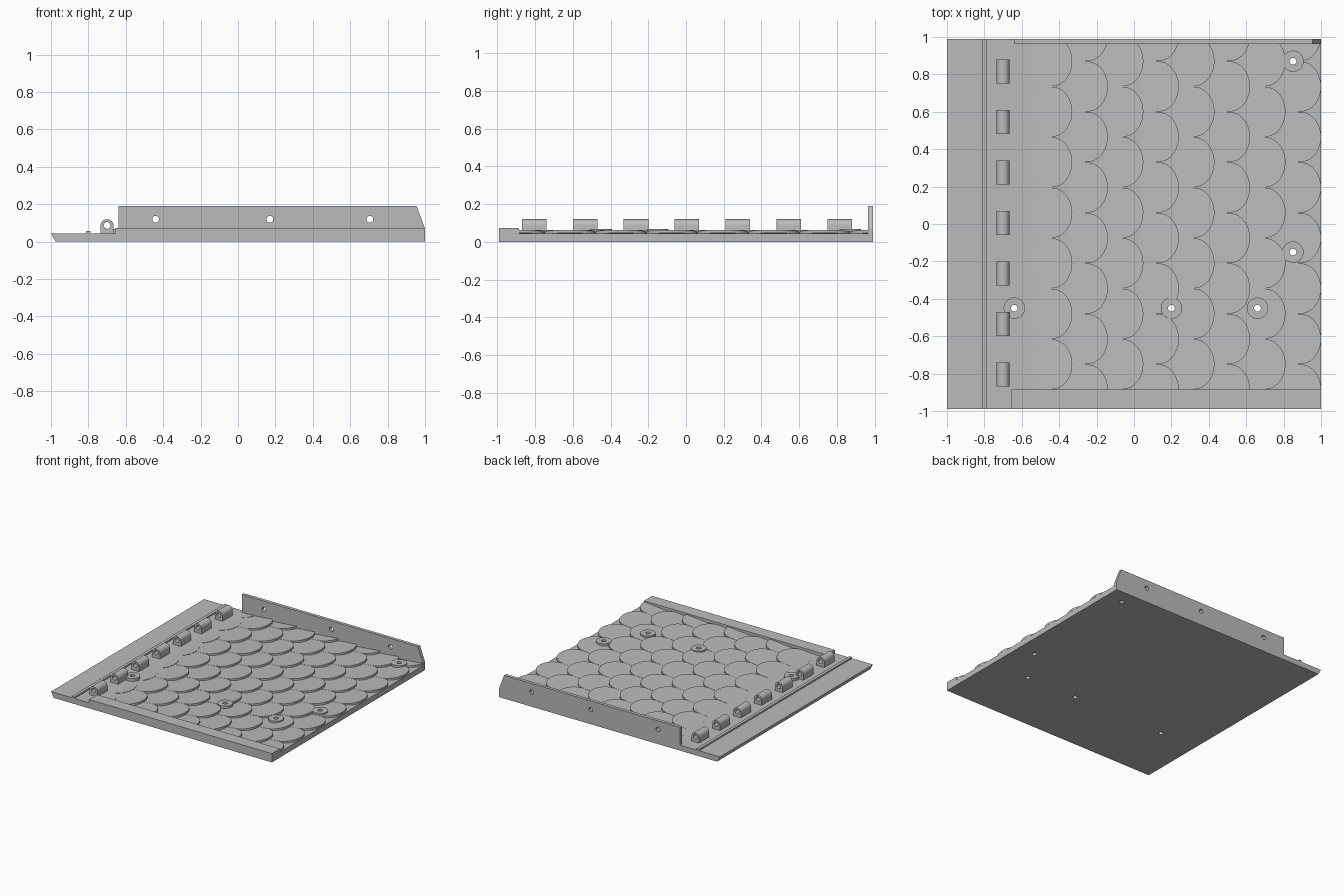
import bpy, math
from mathutils import Matrix, Vector

cube = bpy.data.objects.get("Cube")
if cube:
    bpy.data.objects.remove(cube, do_unlink=True)

grey = bpy.data.materials.new("plain_grey")
grey.use_nodes = True
grey.diffuse_color = (0.5, 0.5, 0.5, 1)
grey.node_tree.nodes["Principled BSDF"].inputs["Base Color"].default_value = (0.5, 0.5, 0.5, 1)


def make(name, verts, faces):
    mesh = bpy.data.meshes.new(name)
    mesh.from_pydata(verts, [], faces)
    mesh.materials.append(grey)
    ob = bpy.data.objects.new(name, mesh)
    bpy.context.collection.objects.link(ob)
    return ob


def prism(low, high, base=0):
    """Vertices and faces joining two matching counter-clockwise outlines."""
    n = len(low)
    faces = [[base + i for i in reversed(range(n))], [base + n + i for i in range(n)]]
    for i in range(n):
        j = (i + 1) % n
        faces.append([base + i, base + j, base + n + j, base + n + i])
    return list(low) + list(high), faces


def extrude_y(name, profile, y0, y1):
    """Solid from a counter-clockwise x-z profile."""
    return make(name, *prism([(x, y1, z) for x, z in profile], [(x, y0, z) for x, z in profile]))


def box(name, x0, x1, y0, y1, z0, z1):
    return extrude_y(name, [(x0, z0), (x1, z0), (x1, z1), (x0, z1)], y0, y1)


def circle(r, n=32):
    return [(r * math.cos(2 * math.pi * i / n), r * math.sin(2 * math.pi * i / n)) for i in range(n)]


def smooth(ob):
    bpy.ops.object.select_all(action="DESELECT")
    ob.select_set(True)
    bpy.context.view_layer.objects.active = ob
    bpy.ops.object.shade_smooth_by_angle(angle=math.radians(30))


def cut(ob, cutter, self_overlap=False):
    mod = ob.modifiers.new("holes", "BOOLEAN")
    mod.operation = "DIFFERENCE"
    mod.solver = "EXACT"
    mod.use_self = self_overlap
    mod.object = cutter


def cutter(name, verts, faces):
    ob = make(name, verts, faces)
    ob.hide_render = True
    ob.hide_set(True)
    return ob


HOLE = 0.018

# Screw hole cutter through the panel
screws = [(0.85, 0.87), (0.85, -0.15), (0.66, -0.45), (0.2, -0.45), (-0.64, -0.45)]
verts, faces = [], []
for sx, sy in screws:
    ring = [(sx + x, sy + y) for x, y in circle(HOLE)]
    v, f = prism([(x, y, -0.1) for x, y in ring], [(x, y, 0.2) for x, y in ring], len(verts))
    verts += v
    faces += f
screw_cutter = cutter("screw_hole_cutter", verts, faces)

# Cutter for the side wall holes
verts, faces = [], []
for wx in (-0.44, 0.17, 0.705):
    ring = [(wx + x, 0.12 + z) for x, z in circle(HOLE)]
    v, f = prism([(x, 1.1, z) for x, z in ring], [(x, 0.9, z) for x, z in ring], len(verts))
    verts += v
    faces += f
wall_cutter = cutter("wall_hole_cutter", verts, faces)

# Cutter for the hinge pin bore
ring = [(-0.7 + x, 0.087 + z) for x, z in circle(HOLE)]
pin_cutter = cutter("pin_bore_cutter", *prism([(x, 1.1, z) for x, z in ring], [(x, -1.1, z) for x, z in ring]))

# Base panel with its bevelled eave
base = extrude_y("base_panel", [(-0.975, 0), (1, 0), (1, 0.045), (-1, 0.045)], -0.99, 0.99)
cut(base, screw_cutter)

# Raised rib, front edge strip and rear wall
box("rib", -0.812, -0.788, -0.99, 0.99, 0.04, 0.057)
box("front_edge_strip", -0.655, 1, -0.99, -0.885, 0.03, 0.072)
wall = extrude_y("rear_wall", [(-0.64, 0.02), (1, 0.02), (1, 0.07), (0.955, 0.19), (-0.64, 0.19)], 0.963, 0.99)
cut(wall, wall_cutter)

# Hinge knuckles with rounded tops
arch = [(-0.735, 0.03), (-0.665, 0.03)]
arch += [(-0.7 + 0.035 * math.cos(a), 0.085 + 0.035 * math.sin(a))
         for a in (math.pi * i / 16 for i in range(17))]
for i in range(7):
    y = 0.815 - 0.27 * i
    knuckle = extrude_y(f"hinge_knuckle_{i + 1}", arch, y - 0.065, y + 0.065)
    cut(knuckle, pin_cutter)
    smooth(knuckle)

# Overlapping rounded shingles, tilted up towards their tips
PITCH, STEP, LENGTH, THICK = 0.27, 0.19, 0.38, 0.017
verts, faces = [], []
for col in range(9):
    tip = -0.52 + STEP * col
    rise = 0.064 if col else 0.049
    odd = col % 2 == 0
    for row in range(8 if odd else 7):
        cy = (1.005 if odd else 0.87) - PITCH * row
        half, nose = PITCH / 2 - 0.001, 0.11
        outline = [(tip - LENGTH, cy - half)]
        for i in range(21):
            a = math.pi * (i / 20 - 0.5)
            outline.append((tip - nose + nose * math.cos(a), cy + half * math.sin(a)))
        outline.append((tip - LENGTH, cy + half))
        top = []
        for x, y in outline:
            t = (x - tip + LENGTH) / LENGTH
            top.append((x, min(max(y, -0.95), 0.975), 0.03 + (rise - 0.03) * t))
        low = [(x, y, z - THICK) for x, y, z in top]
        v, f = prism(low, top, len(verts))
        verts += v
        faces += f
shingles = make("shingles", verts, faces)
cut(shingles, screw_cutter, True)

# Round bosses around the screw holes
for i, (sx, sy) in enumerate(screws):
    ring = [(sx + x, sy + y) for x, y in circle(0.057)]
    boss = make(f"screw_boss_{i + 1}", *prism([(x, y, 0.02) for x, y in ring], [(x, y, 0.067) for x, y in ring]))
    cut(boss, screw_cutter)
    smooth(boss)
